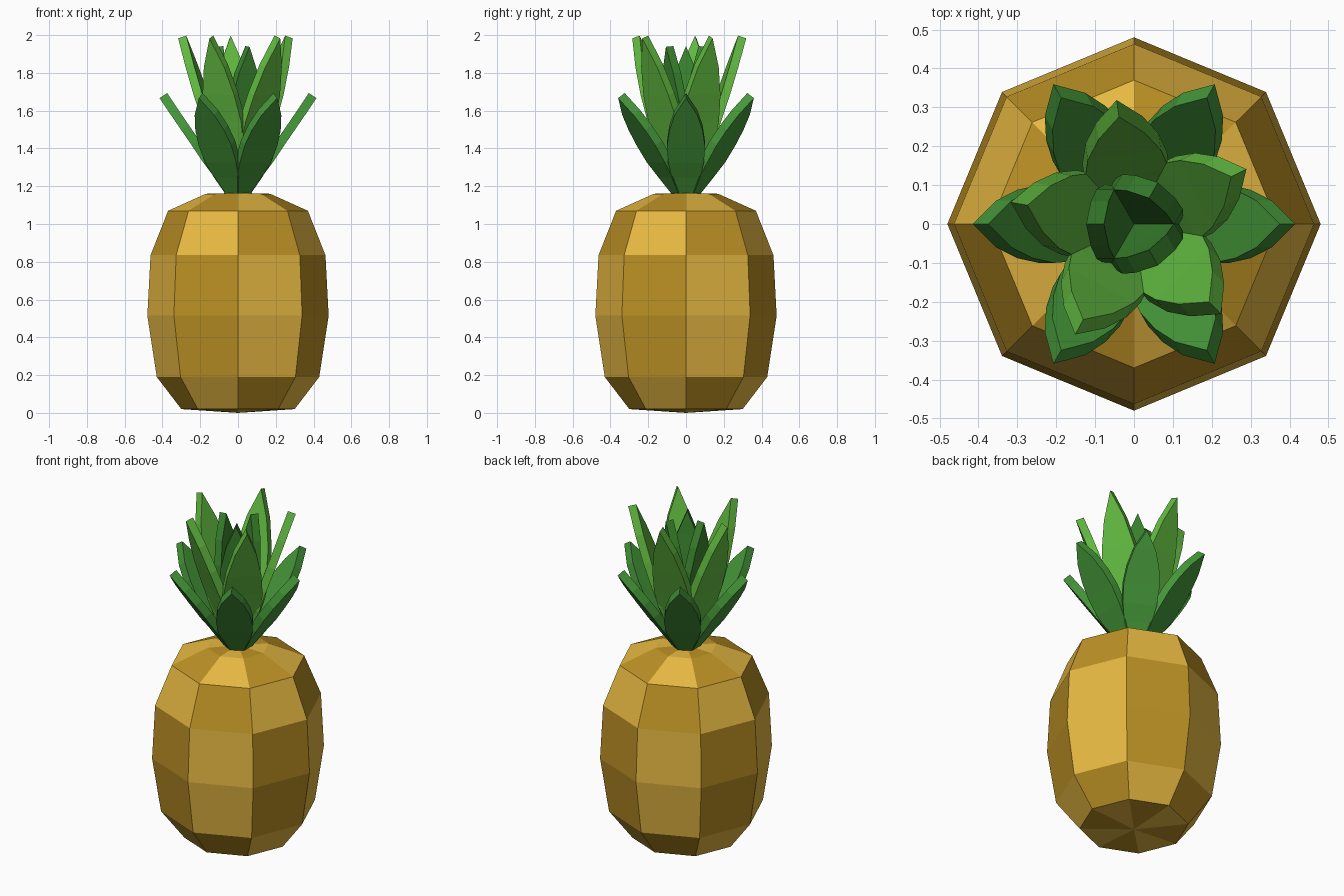
import bpy, bmesh
from math import sin, cos, pi, radians

cube = bpy.data.objects.get("Cube")
if cube:
    bpy.data.objects.remove(cube, do_unlink=True)


def material(name, color):
    m = bpy.data.materials.new(name)
    m.use_nodes = True
    m.diffuse_color = (*color, 1)
    bsdf = next(n for n in m.node_tree.nodes if n.type == "BSDF_PRINCIPLED")
    bsdf.inputs["Base Color"].default_value = (*color, 1)
    return m


light_gold = material("light_gold", (0.807, 0.49, 0.055))
dark_gold = material("dark_gold", (0.5, 0.28, 0.018))
outer_green = material("mid_green", (0.058, 0.305, 0.04))
middle_green = material("bright_green", (0.122, 0.49, 0.052))
inner_green = material("deep_green", (0.043, 0.235, 0.028))


def finish(name, bm, mats):
    mesh = bpy.data.meshes.new(name)
    bm.to_mesh(mesh)
    bm.free()
    for m in mats:
        mesh.materials.append(m)
    obj = bpy.data.objects.new(name, mesh)
    bpy.context.collection.objects.link(obj)
    return obj


# Fruit body: eight-sided lathe with alternating gold facets
SIDES = 8
profile = [(0.30, 0.02), (0.43, 0.19), (0.48, 0.515),
           (0.463, 0.835), (0.37, 1.07), (0.17, 1.16)]
row_shift = [0, 1, 1, 0, 1]   # the two middle rows share one pattern
bm = bmesh.new()
rings = [[bm.verts.new((r * cos(2 * pi * i / SIDES), r * sin(2 * pi * i / SIDES), z))
          for i in range(SIDES)] for r, z in profile]
bottom = bm.verts.new((0, 0, 0))
top = bm.verts.new((0, 0, 1.165))
for i in range(SIDES):
    j = (i + 1) % SIDES
    for k, shift in enumerate(row_shift):
        f = bm.faces.new((rings[k][i], rings[k][j], rings[k + 1][j], rings[k + 1][i]))
        f.material_index = (i + shift) % 2
    for f in (bm.faces.new((bottom, rings[0][j], rings[0][i])),
              bm.faces.new((top, rings[-1][i], rings[-1][j]))):
        f.material_index = (i + 1) % 2
finish("fruit_body", bm, [dark_gold, light_gold])


# Leaf: bent pointed strip thickened into a slab; rows are (radius, height, half width)
def leaf(name, rows, tip, angle, mat, thickness):
    bm = bmesh.new()
    pairs = [[bm.verts.new((r, s * w, z)) for s in (-1, 1)] for r, z, w in rows]
    end = bm.verts.new((tip[0], 0, tip[1]))
    for a, b in zip(pairs, pairs[1:]):
        bm.faces.new((a[0], a[1], b[1], b[0]))
    bm.faces.new((pairs[-1][0], pairs[-1][1], end))
    obj = finish(name, bm, [mat])
    obj.rotation_euler.z = radians(angle)
    mod = obj.modifiers.new("thickness", "SOLIDIFY")
    mod.thickness = thickness
    mod.offset = 0


def whorl(name, count, start, rows, tip, mat, thickness):
    for i in range(count):
        leaf(f"{name}_{i + 1}", rows, tip, start + i * 360 / count, mat, thickness)


# Crown: three whorls of leaves
whorl("outer_leaf", 6, 0,
      [(0.03, 1.15, 0.03), (0.105, 1.26, 0.075), (0.165, 1.34, 0.095),
       (0.225, 1.43, 0.1), (0.28, 1.51, 0.088), (0.335, 1.59, 0.06)],
      (0.395, 1.68), outer_green, 0.048)
whorl("middle_leaf", 5, 26,
      [(0.02, 1.15, 0.03), (0.075, 1.33, 0.08), (0.11, 1.43, 0.102),
       (0.15, 1.55, 0.11), (0.2, 1.69, 0.095), (0.25, 1.84, 0.06)],
      (0.3, 1.99), middle_green, 0.046)
whorl("inner_leaf", 3, 60,
      [(0.01, 1.15, 0.03), (0.03, 1.33, 0.075), (0.055, 1.52, 0.1),
       (0.073, 1.66, 0.09), (0.088, 1.8, 0.058)],
      (0.1, 1.94), inner_green, 0.046)
